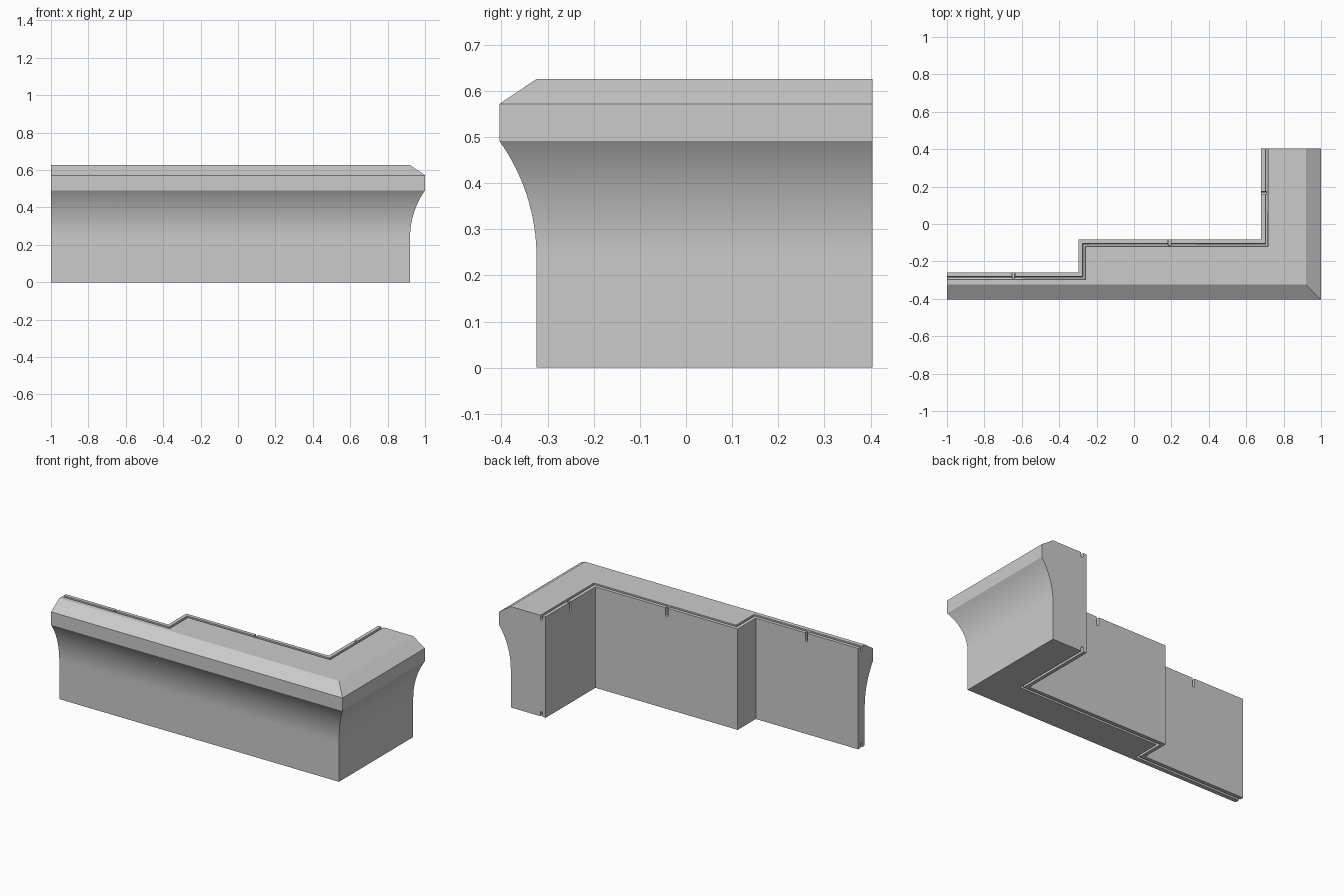
import bpy, bmesh, math

if "Cube" in bpy.data.objects:
    bpy.data.objects.remove(bpy.data.objects["Cube"])

X0, Y1 = -1.0, 0.404          # cut ends of the two arms
STEM = 0.08                   # how far the lip overhangs the stem
Z_ARC, Z_LIP, Z_CHAMFER, Z_TOP = 0.24, 0.491, 0.572, 0.626

stone = bpy.data.materials.new("stone_grey")
stone.diffuse_color = (0.6, 0.6, 0.6, 1)
stone.use_nodes = True
stone.node_tree.nodes["Principled BSDF"].inputs["Base Color"].default_value = stone.diffuse_color


def make_object(name, bm):
    bmesh.ops.recalc_face_normals(bm, faces=bm.faces)
    mesh = bpy.data.meshes.new(name)
    bm.to_mesh(mesh)
    bm.free()
    mesh.materials.append(stone)
    obj = bpy.data.objects.new(name, mesh)
    bpy.context.collection.objects.link(obj)
    return obj


def skin(name, rings):
    """Closed solid through a list of equal-length point rings."""
    bm = bmesh.new()
    rows = [[bm.verts.new(p) for p in ring] for ring in rings]
    n = len(rows[0])
    for a, b in zip(rows, rows[1:]):
        for i in range(n):
            j = (i + 1) % n
            bm.faces.new((a[i], a[j], b[j], b[i]))
    bm.faces.new(rows[0])
    bm.faces.new(rows[-1])
    # merge the strips on flat walls
    bmesh.ops.dissolve_limit(bm, angle_limit=0.002, verts=bm.verts, edges=bm.edges)
    return make_object(name, bm)


def inner_path(d, over=0.0):
    """Stepped back line, moved d into the stone; over extends both ends."""
    return [(X0 - over, -0.26 - d), (-0.297 + d, -0.26 - d),
            (-0.297 + d, -0.083 - d), (0.68 + d, -0.083 - d),
            (0.68 + d, Y1 + over)]


def slot_section(width, depth, edge, sign):
    """U-shaped section (offset, z) cut from a horizontal edge; sign -1 cuts down."""
    r = width / 2
    pts = [(-r, edge - sign * 0.05)]
    for k in range(9):
        a = math.pi * k / 8
        pts.append((-r * math.cos(a), edge + sign * (depth - r + r * math.sin(a))))
    pts.append((r, edge - sign * 0.05))
    return pts


# Outer moulding profile: straight stem, cove, lip, chamfer
dz = Z_LIP - Z_ARC
radius = (dz * dz + STEM * STEM) / (2 * STEM)
sweep = math.asin(dz / radius)
profile = [(0, 0)]
for k in range(17):
    a = sweep * k / 16
    profile.append((radius * (1 - math.cos(a)), Z_ARC + radius * math.sin(a)))
profile += [(STEM, Z_CHAMFER), (0, Z_TOP)]

rings = []
for off, z in profile:
    outline = inner_path(0) + [(0.92 + off, Y1), (0.92 + off, -0.324 - off),
                               (X0, -0.324 - off)]
    rings.append([(x, y, z) for x, y in outline])
block = skin("corner_coping", rings)

# Grooves along the stepped back, in the top and the bottom
cutters = []
for name, edge, sign in (("top_groove", Z_TOP, -1), ("bottom_groove", 0, 1)):
    section = [(0.0295 + u, z) for u, z in slot_section(0.015, 0.03, edge, sign)]
    paths = [inner_path(u, 0.1) for u, z in section]
    cutters.append(skin(name, [[(*paths[i][k], section[i][1])
                                for i in range(len(section))] for k in range(5)]))

# Drain notches from the back face into the top groove
notch = slot_section(0.015, 0.055, Z_TOP, -1)
for x, y in ((-0.645, -0.26), (0.19, -0.083)):
    cutters.append(skin("notch", [[(x + u, yy, z) for u, z in notch]
                                  for yy in (y + 0.05, y - 0.0295)]))
cutters.append(skin("notch", [[(xx, 0.165 + u, z) for u, z in notch]
                              for xx in (0.63, 0.7095)]))

bpy.context.view_layer.objects.active = block
for cutter in cutters:
    mod = block.modifiers.new("cut", 'BOOLEAN')
    mod.operation = 'DIFFERENCE'
    mod.solver = 'EXACT'
    mod.object = cutter
    bpy.ops.object.modifier_apply(modifier=mod.name)
for cutter in cutters:
    bpy.data.objects.remove(cutter, do_unlink=True)

# Smooth cove, crisp edges
block.select_set(True)
bpy.ops.object.shade_smooth_by_angle(angle=math.radians(25))
